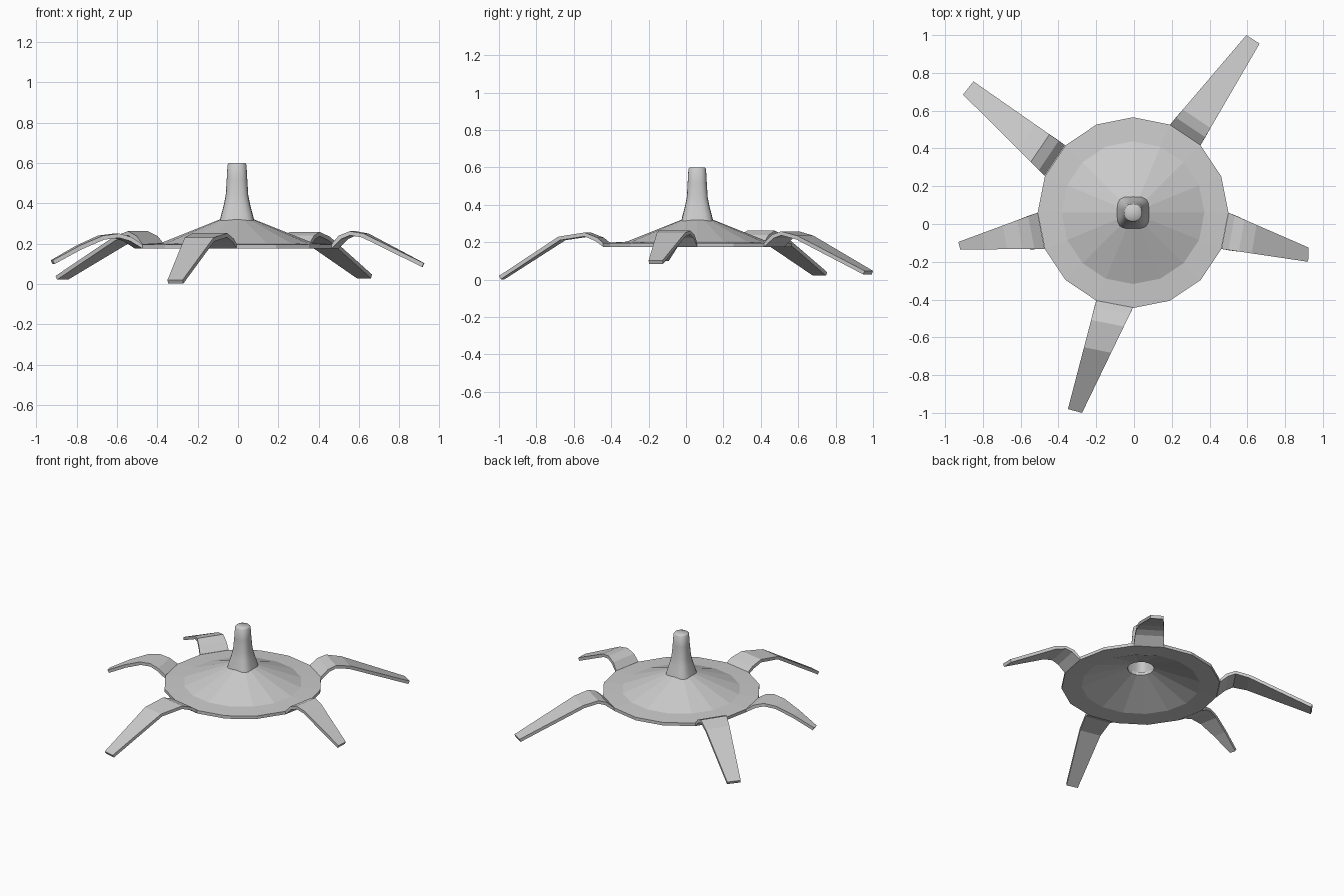
import bpy, bmesh, math
from mathutils import Vector

if "Cube" in bpy.data.objects:
    bpy.data.objects.remove(bpy.data.objects["Cube"])

CX, CY = -0.005, 0.06   # axis of the disc and stem


def finish(name, bm, smooth=False):
    bmesh.ops.recalc_face_normals(bm, faces=bm.faces[:])
    for f in bm.faces:
        f.smooth = smooth
    me = bpy.data.meshes.new(name)
    bm.to_mesh(me)
    bm.free()
    ob = bpy.data.objects.new(name, me)
    bpy.context.collection.objects.link(ob)
    return ob


def bridge(bm, a, b):
    n = len(a)
    for i in range(n):
        bm.faces.new((a[i], a[(i + 1) % n], b[(i + 1) % n], b[i]))


# Shallow conical disc: a 16-sided hollow shell with a flat lip
bm = bmesh.new()
profile = [(0.085, 0.32), (0.378, 0.203), (0.505, 0.196),
           (0.505, 0.175), (0.378, 0.182), (0.085, 0.298)]
rings = [[bm.verts.new((CX + r * math.cos(i * math.tau / 16),
                        CY + r * math.sin(i * math.tau / 16), z))
          for i in range(16)] for r, z in profile]
for k in range(len(rings)):
    bridge(bm, rings[k], rings[(k + 1) % len(rings)])
finish("disc", bm)

# Flared stem: rounded-square section, open below, softly rounded top
bm = bmesh.new()
rings = []
for r, z, p in [(0.086, 0.312, 3.6), (0.078, 0.345, 3.6), (0.066, 0.39, 3.4),
                (0.056, 0.44, 3.0), (0.051, 0.52, 2.6), (0.047, 0.592, 2.4),
                (0.041, 0.60, 2.2)]:
    ring = []
    for i in range(24):
        a = i * math.tau / 24
        c, s = math.cos(a), math.sin(a)
        k = r / (abs(c) ** p + abs(s) ** p) ** (1 / p)
        ring.append(bm.verts.new((CX + k * c, CY + k * s, z)))
    rings.append(ring)
for a, b in zip(rings, rings[1:]):
    bridge(bm, a, b)
bm.faces.new(rings[-1])
finish("stem", bm, True)


def leg(name, base, tip, prof, th=0.021):
    """Tapered bent strip; base and tip are edges, prof holds (fraction, top z)."""
    a0, b0, a1, b1 = (Vector(p) for p in (*base, *tip))
    run = (a1 + b1 - a0 - b0) / 2
    length, d = run.length, run.normalized()
    bm = bmesh.new()
    loops = []
    for i, (t, z) in enumerate(prof):
        p, q = prof[max(i - 1, 0)], prof[min(i + 1, len(prof) - 1)]
        tx, tz = (q[0] - p[0]) * length, q[1] - p[1]
        h = math.hypot(tx, tz)
        nx, nz = (0, 1) if i == 0 else (-tz / h, tx / h)
        a, b = a0.lerp(a1, t), b0.lerp(b1, t)
        s = d * (-nx * th)
        loops.append([bm.verts.new(v) for v in (
            (a.x, a.y, z), (b.x, b.y, z),
            (b.x + s.x, b.y + s.y, z - nz * th),
            (a.x + s.x, a.y + s.y, z - nz * th))])
    for u, v in zip(loops, loops[1:]):
        bridge(bm, u, v)
    bm.faces.new(loops[0])
    bm.faces.new(loops[-1])
    finish(name, bm)


# Five uneven legs growing from the rim
leg("front_leg", [(-0.2, -0.405), (-0.005, -0.442)], [(-0.35, -0.98), (-0.275, -1.0)],
    [(0, 0.196), (0.06, 0.225), (0.18, 0.252), (0.43, 0.23), (1, 0.02)])
leg("back_right_leg", [(0.19, 0.525), (0.352, 0.417)], [(0.595, 1.0), (0.665, 0.955)],
    [(0, 0.196), (0.08, 0.24), (0.17, 0.258), (0.33, 0.235), (1, 0.047)])
leg("back_left_leg", [(-0.365, 0.417), (-0.473, 0.255)], [(-0.85, 0.755), (-0.905, 0.685)],
    [(0, 0.196), (0.07, 0.238), (0.17, 0.262), (0.33, 0.235), (1, 0.04)])
leg("left_leg", [(-0.51, 0.06), (-0.473, -0.132)], [(-0.93, -0.095), (-0.92, -0.135)],
    [(0, 0.196), (0.12, 0.232), (0.26, 0.25), (0.44, 0.24), (0.7, 0.19), (1, 0.117)])
leg("right_leg", [(0.5, 0.06), (0.463, -0.132)], [(0.925, -0.125), (0.922, -0.2)],
    [(0, 0.196), (0.08, 0.24), (0.2, 0.262), (0.35, 0.25), (1, 0.103)])
